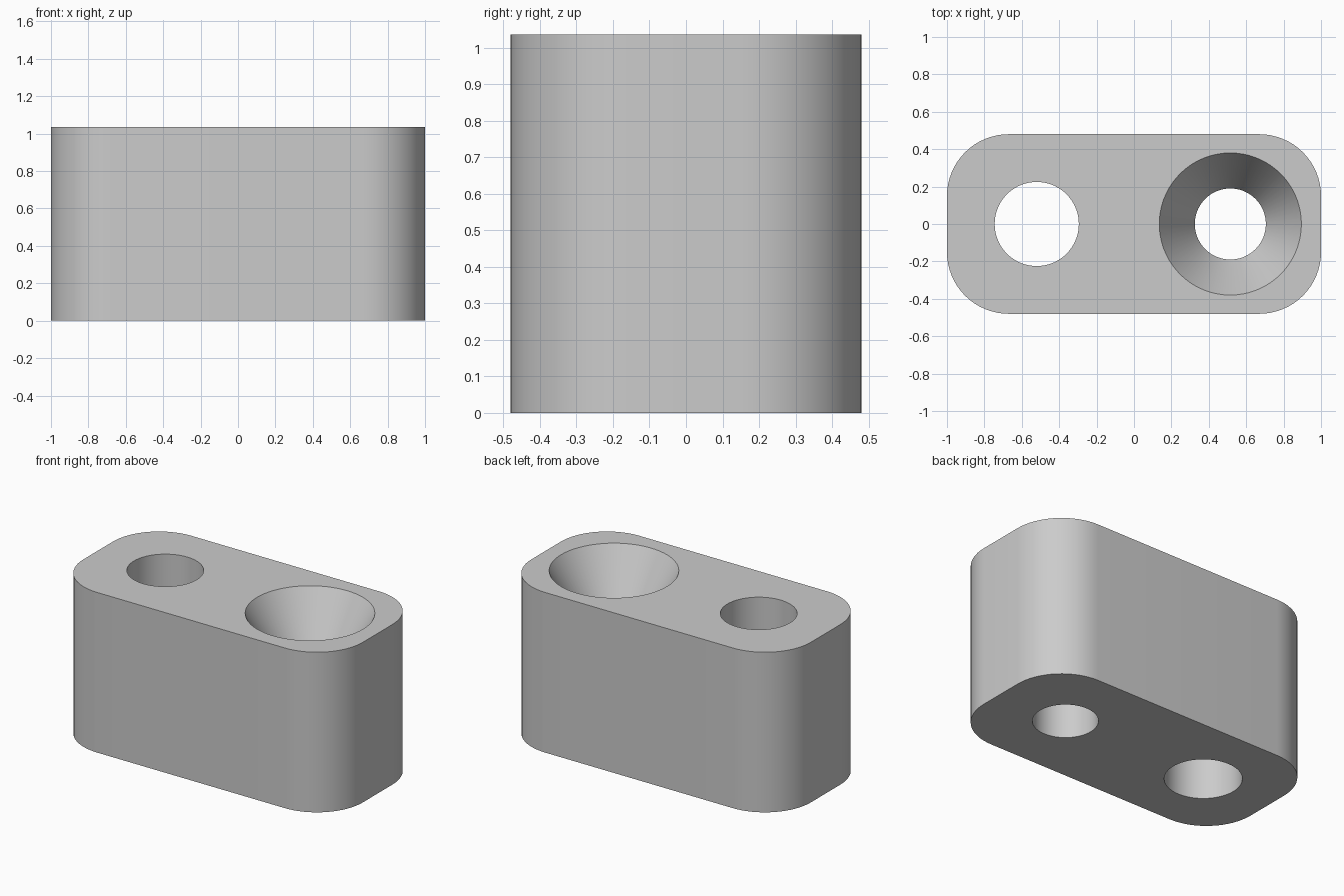
import bpy
import bmesh
from math import cos, sin, pi, radians

cube = bpy.data.objects.get("Cube")
if cube:
    bpy.data.objects.remove(cube, do_unlink=True)

HEIGHT = 1.035
HALF_X, HALF_Y, CORNER = 1.0, 0.48, 0.33
SINK_DEPTH = 0.33

grey = bpy.data.materials.new("light grey")
grey.use_nodes = True
colour = (0.6, 0.6, 0.6, 1)
grey.diffuse_color = colour
grey.node_tree.nodes["Principled BSDF"].inputs["Base Color"].default_value = colour


def circle(cx, radius, count=72):
    return [(cx + radius * cos(2 * pi * i / count), radius * sin(2 * pi * i / count))
            for i in range(count)]


def rounded_rectangle(steps=16):
    points = []
    corners = [(1, 1), (-1, 1), (-1, -1), (1, -1)]
    for quarter, (sx, sy) in enumerate(corners):
        for i in range(steps + 1):
            a = (quarter + i / steps) * pi / 2
            points.append((sx * (HALF_X - CORNER) + CORNER * cos(a),
                           sy * (HALF_Y - CORNER) + CORNER * sin(a)))
    return points


bm = bmesh.new()
top_edges, bottom_edges = [], []


def add_wall(sections):
    """Join stacked rings from bottom to top; keep the end rings for the caps."""
    rings = [[bm.verts.new((x, y, z)) for x, y in outline] for outline, z in sections]
    for low, high in zip(rings, rings[1:]):
        for i in range(len(low)):
            j = (i + 1) % len(low)
            bm.faces.new((low[i], low[j], high[j], high[i]))
    for ring, store in ((rings[0], bottom_edges), (rings[-1], top_edges)):
        store.extend(bm.edges.get((ring[i - 1], ring[i])) for i in range(len(ring)))


# Outer wall of the block
outline = rounded_rectangle()
add_wall([(outline, 0), (outline, HEIGHT)])

# Plain through hole
bore = circle(-0.52, 0.225)
add_wall([(bore, 0), (bore, HEIGHT)])

# Countersunk screw hole
shank, head = circle(0.515, 0.19), circle(0.515, 0.38)
add_wall([(shank, 0), (shank, HEIGHT - SINK_DEPTH), (head, HEIGHT)])

# Flat caps around the holes
for edges in (bottom_edges, top_edges):
    bmesh.ops.triangle_fill(bm, edges=edges, use_beauty=True)
bmesh.ops.recalc_face_normals(bm, faces=bm.faces[:])

mesh = bpy.data.meshes.new("mounting_block")
bm.to_mesh(mesh)
bm.free()
mesh.materials.append(grey)
block = bpy.data.objects.new("mounting_block", mesh)
bpy.context.collection.objects.link(block)

bpy.ops.object.select_all(action='DESELECT')
block.select_set(True)
bpy.context.view_layer.objects.active = block
bpy.ops.object.shade_smooth_by_angle(angle=radians(20))
